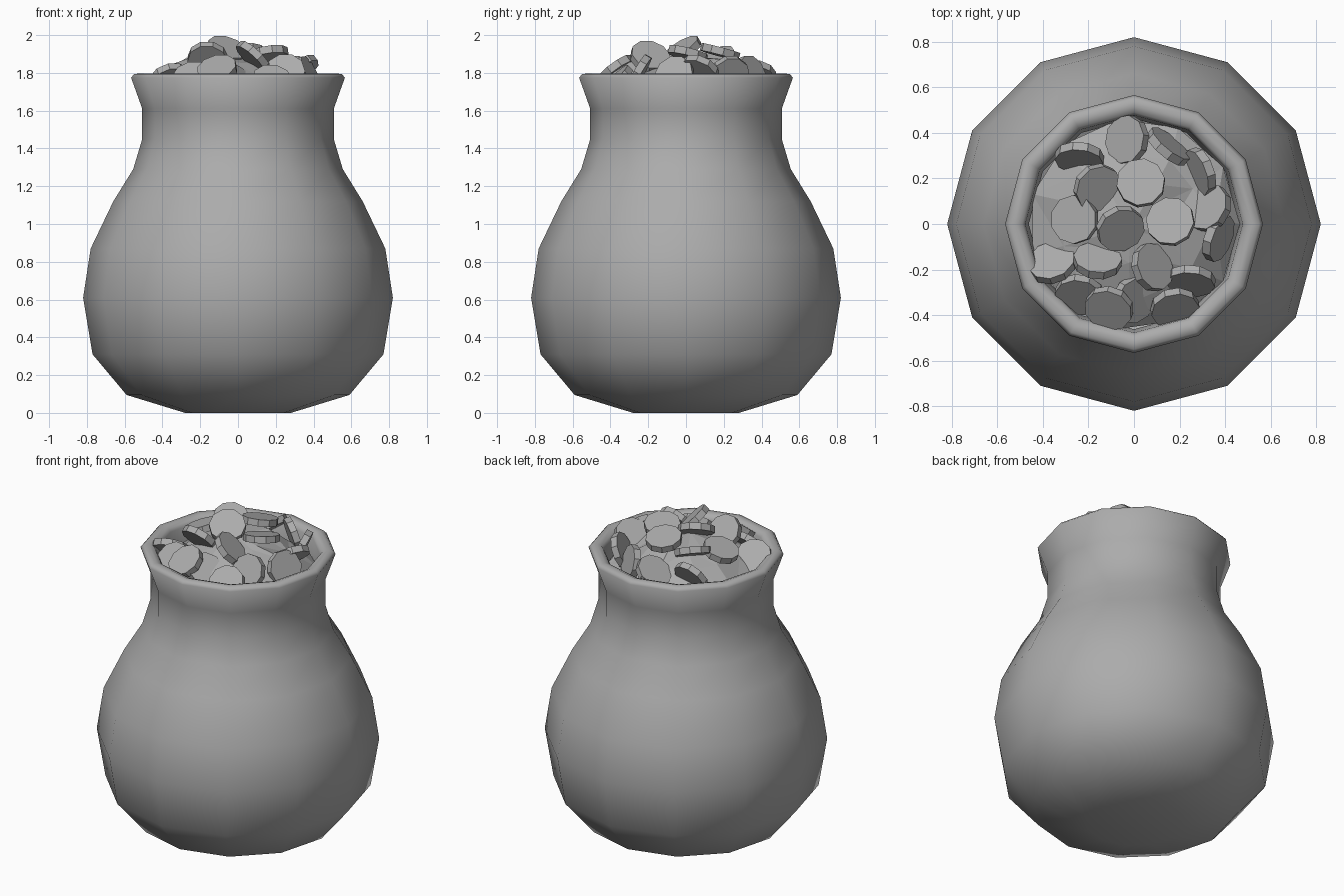
import bpy
import bmesh
import random
from math import radians, tau
from mathutils import Matrix

if "Cube" in bpy.data.objects:
    bpy.data.objects.remove(bpy.data.objects["Cube"])

random.seed(4)

GREY = (0.41, 0.41, 0.41, 1.0)
grey = bpy.data.materials.new("mid grey")
grey.use_nodes = True
grey.diffuse_color = GREY
grey.node_tree.nodes["Principled BSDF"].inputs["Base Color"].default_value = GREY


def finish(name, bm, smooth_angle=None):
    """Turn a bmesh into a named object with the shared material."""
    mesh = bpy.data.meshes.new(name)
    bm.to_mesh(mesh)
    bm.free()
    mesh.materials.append(grey)
    obj = bpy.data.objects.new(name, mesh)
    bpy.context.collection.objects.link(obj)
    if smooth_angle:
        bpy.ops.object.select_all(action="DESELECT")
        obj.select_set(True)
        bpy.context.view_layer.objects.active = obj
        bpy.ops.object.shade_smooth_by_angle(angle=radians(smooth_angle))


def lathe(bm, profile, sides):
    """Spin a radius/height profile around the z axis."""
    verts = [bm.verts.new((r, 0, z)) for r, z in profile]
    edges = [bm.edges.new(pair) for pair in zip(verts, verts[1:])]
    bmesh.ops.spin(bm, geom=verts + edges, cent=(0, 0, 0), axis=(0, 0, 1),
                   angle=tau, steps=sides, use_duplicate=False)
    bmesh.ops.remove_doubles(bm, verts=bm.verts[:], dist=0.0005)
    bmesh.ops.recalc_face_normals(bm, faces=bm.faces[:])


# Pot: twelve-sided shell with a flared lip and a hollow inside
outer = [(0, 0), (0.28, 0), (0.59, 0.095), (0.77, 0.31), (0.82, 0.61),
         (0.78, 0.87), (0.66, 1.12), (0.555, 1.29), (0.507, 1.45), (0.507, 1.61)]
lip = [(0.566, 1.775), (0.55, 1.793), (0.52, 1.798), (0.49, 1.787), (0.477, 1.765)]
inner = [(max(r - 0.045, 0), z + (0.045 if z < 0.2 else 0)) for r, z in reversed(outer)]
bm = bmesh.new()
lathe(bm, outer + lip + inner, 12)
finish("pot", bm, 65)


def heap_height(radius):
    return 1.925 - radius ** 2


# Heap: faceted mound under the loose coins
bm = bmesh.new()
mound = [(r, heap_height(r) - 0.035) for r in (0, 0.17, 0.33, 0.465)]
lathe(bm, mound + [(0.3, 1.6), (0, 1.6)], 11)
for v in bm.verts:
    if v.co.z > 1.7:
        v.co.x += random.uniform(-0.03, 0.03)
        v.co.y += random.uniform(-0.03, 0.03)
        v.co.z += random.uniform(-0.02, 0.02)
bmesh.ops.triangulate(bm, faces=bm.faces[:])
finish("coin_heap", bm)

# Coins: x, y, direction the face leans to, how far it leans, lift off the heap
coins = [
    (-0.03, 0.37, 170, 38, 0), (0.15, 0.34, 50, 74, 0), (0.29, 0.23, 200, 66, 0),
    (-0.24, 0.29, 265, 60, 0), (-0.16, 0.16, 315, 30, 0), (0.03, 0.18, 100, 15, 0.02),
    (-0.26, 0.02, 180, 20, 0), (-0.06, -0.02, 300, 35, 0), (0.16, 0.01, 120, 16, 0),
    (0.33, 0.07, 150, 42, 0), (0.37, -0.06, 340, 66, 0), (-0.36, -0.17, 110, 42, 0),
    (-0.16, -0.16, 85, 50, 0), (0.08, -0.19, 20, 45, 0), (0.25, -0.25, 265, 60, 0),
    (-0.24, -0.31, 260, 45, 0), (-0.11, -0.37, 250, 38, 0.04),
    (0, -0.33, 330, 40, -0.04), (0.18, -0.37, 280, 45, 0),
]
for i, (x, y, heading, lean, lift) in enumerate(coins, start=1):
    bm = bmesh.new()
    height = heap_height((x * x + y * y) ** 0.5) + lift
    place = (Matrix.Translation((x, y, height))
             @ Matrix.Rotation(radians(heading), 4, "Z")
             @ Matrix.Rotation(radians(lean), 4, "Y"))
    bmesh.ops.create_cone(bm, cap_ends=True, segments=10, radius1=0.107,
                          radius2=0.107, depth=0.04, matrix=place)
    finish(f"coin_{i}", bm)
